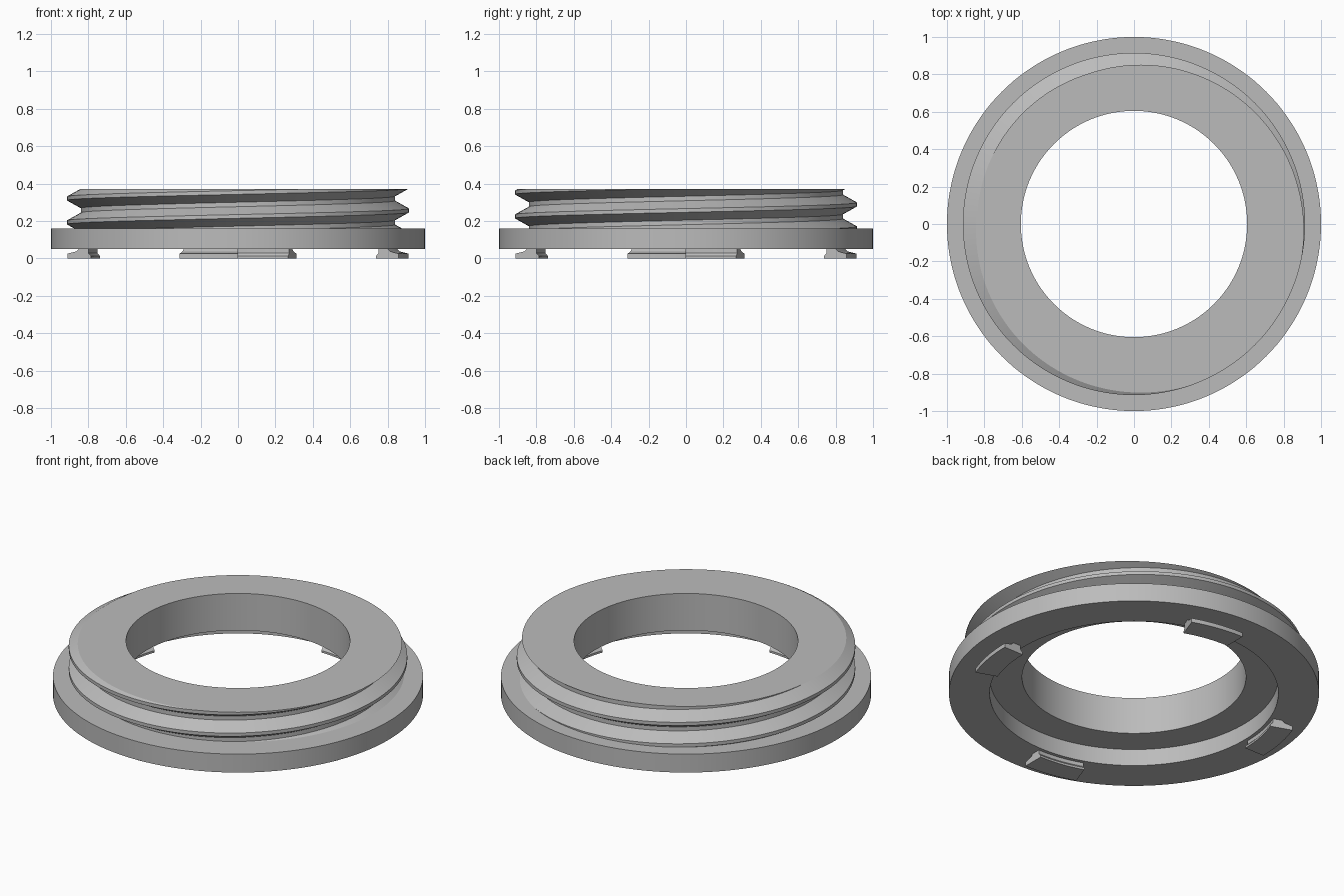
import bpy, bmesh, math
from math import cos, sin, pi, tau

if "Cube" in bpy.data.objects:
    bpy.data.objects.remove(bpy.data.objects["Cube"], do_unlink=True)

SEGMENTS = 144
BORE, RECESS, RIM = 0.605, 0.78, 1.0
BASE, FLOOR, SHELF, TOP = 0.05, 0.15, 0.16, 0.37
PITCH, CREST_Z, ROOT_R, CREST_R = 0.128, 0.064, 0.84, 0.915

grey = bpy.data.materials.new("plain grey")
grey.use_nodes = True
colour = (0.5, 0.5, 0.5, 1)
grey.diffuse_color = colour
grey.node_tree.nodes["Principled BSDF"].inputs["Base Color"].default_value = colour


def finish(bm, name):
    bmesh.ops.recalc_face_normals(bm, faces=bm.faces)
    mesh = bpy.data.meshes.new(name)
    bm.to_mesh(mesh)
    bm.free()
    obj = bpy.data.objects.new(name, mesh)
    bpy.context.collection.objects.link(obj)
    mesh.materials.append(grey)
    bpy.ops.object.select_all(action='DESELECT')
    obj.select_set(True)
    bpy.context.view_layer.objects.active = obj
    bpy.ops.object.shade_smooth_by_angle(angle=math.radians(20))
    return obj


def sweep(bm, profile, start, end, steps, closed_profile=False):
    """Sweep an (r, z) profile around z and return its rings of vertices."""
    full = abs(end - start - tau) < 1e-6
    rings = []
    for i in range(steps if full else steps + 1):
        a = start + (end - start) * i / steps
        rings.append([bm.verts.new((r * cos(a), r * sin(a), z)) for r, z in profile])
    n = len(profile)
    for i in range(steps):
        a, b = rings[i], rings[(i + 1) % len(rings)]
        for j in range(n if closed_profile else n - 1):
            k = (j + 1) % n
            bm.faces.new((a[j], b[j], b[k], a[k]))
    return rings


# Flange with a recess underneath
bm = bmesh.new()
sweep(bm, [(BORE, FLOOR), (RECESS, FLOOR), (RECESS, BASE), (RIM, BASE),
           (RIM, SHELF), (0.83, SHELF)], 0, tau, SEGMENTS)
finish(bm, "flange")

# Threaded collar: a right-handed helical skin trimmed flat at both ends
bm = bmesh.new()
tooth = [(CREST_R, -0.01), (CREST_R, 0.01), (ROOT_R, 0.052), (ROOT_R, 0.076)]
TURNS = 6
columns = []
for i in range(SEGMENTS):
    a = pi + tau * i / SEGMENTS
    rise = CREST_Z - PITCH + PITCH * i / SEGMENTS
    columns.append([bm.verts.new((r * cos(a), r * sin(a), z + rise + PITCH * t))
                    for t in range(TURNS) for r, z in tooth])
shift = len(tooth)
for i in range(SEGMENTS):
    a = columns[i]
    # the last column joins the first one a full turn higher
    b = columns[i + 1] if i + 1 < SEGMENTS else columns[0][shift:]
    for j in range(len(a) - 1 - shift):
        bm.faces.new((a[j], b[j], b[j + 1], a[j + 1]))
for z, up in ((SHELF - 0.002, -1), (TOP, 1)):
    bmesh.ops.bisect_plane(bm, geom=bm.verts[:] + bm.edges[:] + bm.faces[:], dist=1e-6,
                           plane_co=(0, 0, z), plane_no=(0, 0, up), clear_outer=True)

# Top face and bore wall, drawn inward from the trimmed thread
edges = [e for e in bm.edges if e.is_boundary
         and all(abs(v.co.z - TOP) < 1e-4 for v in e.verts)]
for z in (TOP, FLOOR):
    geom = bmesh.ops.extrude_edge_only(bm, edges=edges)["geom"]
    edges = [g for g in geom if isinstance(g, bmesh.types.BMEdge)]
    for v in {v for e in edges for v in e.verts}:
        k = BORE / math.hypot(v.co.x, v.co.y)
        v.co = (v.co.x * k, v.co.y * k, z)
finish(bm, "threaded_collar")

# Four bayonet tabs with an outward lip
section = [(0.785, 0), (0.912, 0), (0.912, 0.025), (0.865, 0.037), (0.85, BASE + 0.001),
           (0.80, BASE + 0.001), (0.80, 0.028), (0.785, 0.012)]
for q, side in enumerate(("left", "back", "right", "front")):
    bm = bmesh.new()
    end = q * pi / 2
    rings = sweep(bm, section, end - math.radians(20), end, 10, closed_profile=True)
    bm.faces.new(rings[0])
    bm.faces.new(rings[-1])
    finish(bm, side + "_bayonet_tab")
